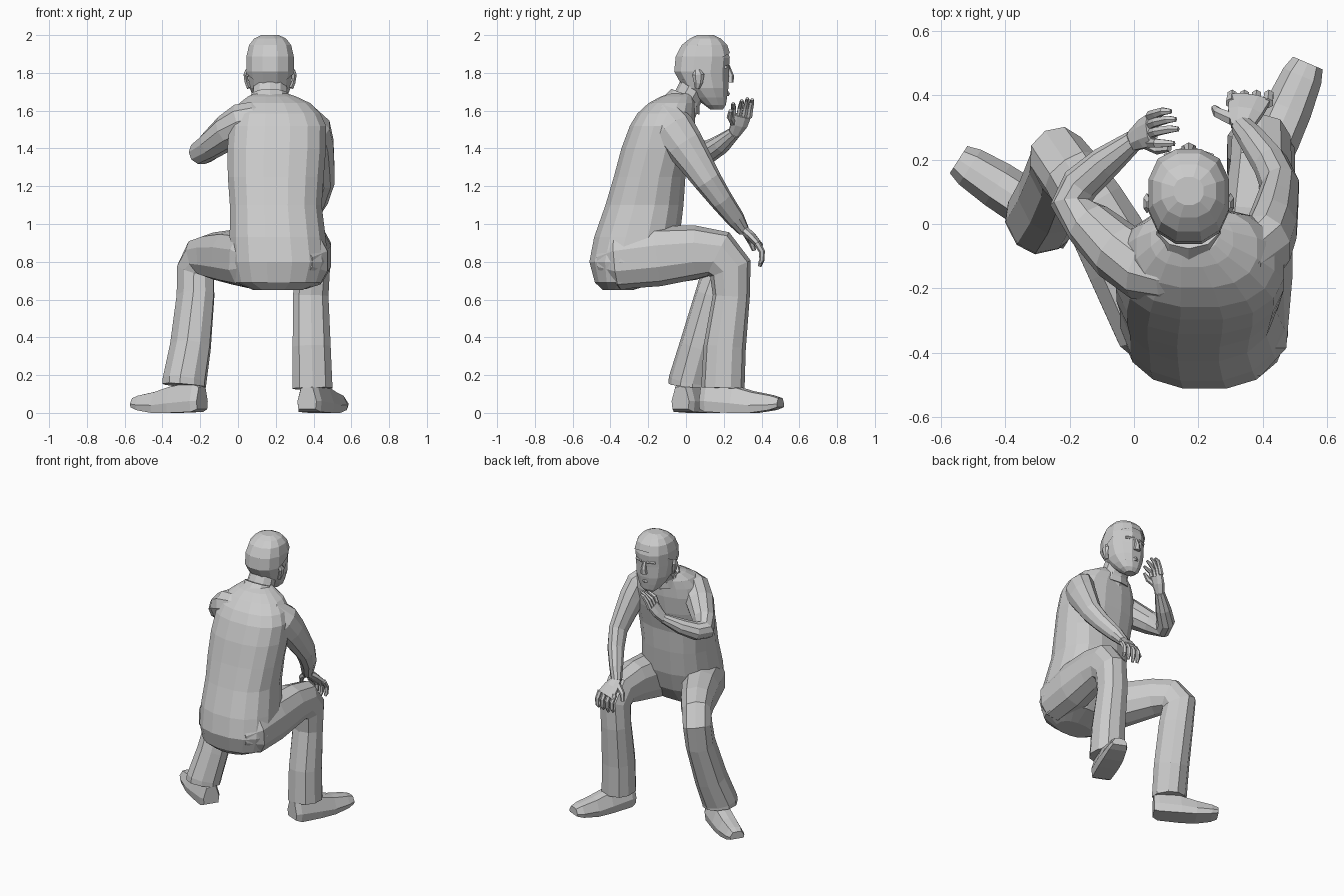
import bpy, bmesh
from math import sin, cos, pi, copysign
from mathutils import Vector


def oval(n, e=2.0):
    """Unit superellipse outline; e = 2 is round, larger is boxier."""
    pts = []
    for i in range(n):
        a = 2 * pi * (i + 0.5) / n
        c, s = cos(a), sin(a)
        pts.append((copysign(abs(c) ** (2 / e), c), copysign(abs(s) ** (2 / e), s)))
    return pts


def loft(name, rings, cut=None):
    """Skin a list of equal-length point rings, cap both ends."""
    bm = bmesh.new()
    loops = [[bm.verts.new(p) for p in r] for r in rings]
    n = len(loops[0])
    for lo, hi in zip(loops, loops[1:]):
        for i in range(n):
            j = (i + 1) % n
            bm.faces.new((lo[i], lo[j], hi[j], hi[i]))
    bm.faces.new(loops[0][::-1])
    bm.faces.new(loops[-1])
    bmesh.ops.recalc_face_normals(bm, faces=bm.faces)
    if cut:
        bmesh.ops.bisect_plane(bm, geom=bm.verts[:] + bm.edges[:] + bm.faces[:],
                               plane_co=cut[0], plane_no=cut[1], clear_inner=True)
    me = bpy.data.meshes.new(name)
    bm.to_mesh(me)
    bm.free()
    ob = bpy.data.objects.new(name, me)
    bpy.context.collection.objects.link(ob)
    return ob


def stack(name, rows, n=12, e=2.3, grow=0.0, cut=None):
    """Horizontal rings: z, centre x, y back, y front, half width."""
    rings = []
    for z, cx, y0, y1, rx in rows:
        cy, ry = (y0 + y1) / 2, (y1 - y0) / 2
        rings.append([(cx + (rx + grow) * u, cy + (ry + grow) * v, z + grow)
                      for u, v in oval(n, e)])
    return loft(name, rings, cut)


def tube(name, pts, hint=(1, 0, 0), n=8, e=2.0):
    """Oval tube along a path of x, y, z, radius along hint, other radius."""
    P = [Vector(p[:3]) for p in pts]
    rings = []
    for i, p in enumerate(P):
        t = Vector((0, 0, 0))
        if i > 0:
            t += (p - P[i - 1]).normalized()
        if i < len(P) - 1:
            t += (P[i + 1] - p).normalized()
        t.normalize()
        a = Vector(hint)
        a = (a - t * a.dot(t)).normalized()
        b = t.cross(a)
        ra, rb = pts[i][3], pts[i][-1]
        rings.append([p + a * ra * u + b * rb * v for u, v in oval(n, e)])
    return loft(name, rings)


# torso and seat
stack("torso", [
    (.65, .21, -.44, -.28, .13), (.69, .215, -.485, -.15, .23), (.80, .22, -.515, -.07, .262),
    (.93, .21, -.49, -.03, .258), (1.10, .20, -.43, -.01, .247), (1.25, .20, -.385, .00, .258),
    (1.40, .205, -.345, .035, .265), (1.52, .21, -.30, .05, .26), (1.585, .205, -.26, .05, .235),
    (1.64, .195, -.20, .05, .19), (1.675, .18, -.135, .04, .13), (1.69, .175, -.09, .04, .09)], n=16, e=2.4)

# neck and shirt collar
tube("neck", [(.17, -.04, 1.58, .10, .09), (.17, .01, 1.67, .095, .075), (.17, .06, 1.76, .09, .08)], n=10)
tube("collar", [(.17, -.03, 1.62, .12, .11), (.17, -.003, 1.685, .102, .08)], n=10)

# head, with hair as a cut and slightly enlarged copy
skull = [(1.605, .17, .13, .195, .035), (1.63, .17, .095, .213, .065), (1.67, .17, .045, .22, .09),
         (1.72, .17, -.015, .228, .112), (1.80, .17, -.06, .23, .122), (1.88, .17, -.052, .236, .122),
         (1.94, .17, -.02, .215, .108), (1.975, .17, .025, .18, .08), (1.993, .17, .065, .14, .04)]
stack("head", skull, e=2.3)
stack("hair", skull, e=2.3, grow=.007, cut=((.17, .05, 1.80), (0, -.5, .87)))

# face
tube("nose", [(.17, .222, 1.83, .012, .012), (.17, .236, 1.785, .018, .018), (.17, .232, 1.75, .026, .02)], n=6)
tube("mouth", [(.13, .205, 1.685, .008, .006), (.17, .222, 1.69, .014, .01), (.21, .205, 1.685, .008, .006)], (0, 0, 1), 6)
for s in (-1, 1):
    tube("brow", [(.17 + s * .02, .226, 1.832, .011, .01), (.17 + s * .075, .208, 1.832, .009, .01)], (0, 0, 1), 6)
    tube("ear", [(.17 + s * .112, .06, 1.72, .012, .014), (.17 + s * .124, .065, 1.75, .012, .024),
                 (.17 + s * .130, .065, 1.79, .012, .032), (.17 + s * .122, .06, 1.815, .01, .016)], n=6)

# trouser legs
tube("right_leg", [
    (.33, -.45, .80, .07, .07), (.36, -.36, .805, .12, .15), (.37, -.15, .83, .128, .16),
    (.385, .05, .85, .112, .142), (.395, .17, .84, .10, .13), (.395, .235, .765, .095, .115),
    (.385, .24, .62, .098, .098), (.39, .205, .35, .105, .112), (.395, .195, .13, .11, .115)], n=10, e=2.3)
tube("left_leg", [
    (.10, -.42, .80, .07, .08), (.06, -.33, .81, .12, .15), (-.03, -.12, .825, .125, .145),
    (-.13, .06, .83, .108, .125), (-.19, .15, .82, .098, .115), (-.225, .19, .755, .095, .115),
    (-.225, .16, .62, .095, .115), (-.252, .08, .35, .105, .115), (-.283, .022, .17, .115, .11),
    (-.285, .02, .145, .115, .11)],
    hint=(.89, .46, 0), n=10, e=2.3)


# shoes: flat-soled sections running heel to toe
def shoe(name, heel, toe):
    h, t = Vector((*heel, 0)), Vector((*toe, 0))
    d = (t - h).normalized()
    side = Vector((d.y, -d.x, 0))
    rings = []
    for s, w, z0, z1 in [(0, .055, .02, .14), (.08, .07, .005, .17), (.42, .076, 0, .145),
                         (.66, .074, 0, .115), (.9, .064, .015, .095), (1, .05, .03, .08)]:
        c = h.lerp(t, s)
        rings.append([c + side * w * u + Vector((0, 0, z0 + (z1 - z0) * v)) for u, v in
                      [(-.9, 0), (.9, 0), (1, .35), (.6, .95), (0, 1), (-.6, .95), (-1, .35)]])
    loft(name, rings)


shoe("right_shoe", (.365, .09), (.54, .50))
shoe("left_shoe", (-.19, -.03), (-.545, .20))

# right arm reaching down to the knee
tube("right_arm", [
    (.27, -.13, 1.59, .04, .05), (.35, -.115, 1.565, .075, .10), (.41, -.065, 1.50, .085, .115),
    (.43, -.01, 1.42, .08, .105), (.443, .05, 1.33, .07, .09), (.455, .115, 1.23, .06, .075),
    (.425, .185, 1.13, .055, .062), (.37, .26, 1.03, .044, .05), (.335, .305, .965, .036, .032)], n=10)
tube("right_palm", [(.335, .30, .975, .036, .026), (.345, .345, .935, .058, .026), (.36, .39, .885, .07, .02)])
for i in range(4):
    x = .302 + i * .038
    tube("right_finger", [(x, .375, .90, .018), (x + .003, .402, .855, .016),
                          (x + .003, .402, .81, .014), (x, .39, .775 + .008 * abs(i - 1), .009)], n=6)
tube("right_thumb", [(.31, .325, .945, .022), (.262, .345, .905, .018), (.25, .36, .86, .011)], n=6)

# left arm bent up toward the mouth
tube("left_arm", [
    (.17, -.15, 1.59, .05), (.10, -.15, 1.565, .09), (.03, -.135, 1.54, .105), (-.05, -.085, 1.49, .095),
    (-.14, .0, 1.42, .077), (-.195, .065, 1.38, .066), (-.165, .125, 1.385, .06),
    (-.09, .19, 1.425, .052), (.0, .26, 1.485, .033)],
    hint=(0, 0, 1), n=10)
tube("left_palm", [(-.005, .257, 1.48, .033, .028), (.03, .28, 1.53, .05, .026), (.055, .293, 1.575, .055, .02)],
     hint=(0, 1, 0))
for i, tip in enumerate([(.125, .25, 1.64), (.138, .295, 1.655), (.13, .325, 1.665), (.115, .35, 1.66)]):
    y = .252 + i * .028
    x, ty, z = tip
    tube("left_finger", [(.05, y, 1.565, .016), (.07, (y + ty) / 2, 1.615, .015),
                         (x - .025, ty, z - .012, .013), (x, ty, z, .008)], (0, 1, 0), 6)
tube("left_thumb", [(.03, .255, 1.53, .02), (.075, .232, 1.565, .017), (.11, .235, 1.60, .01)], (0, 0, 1), 6)
